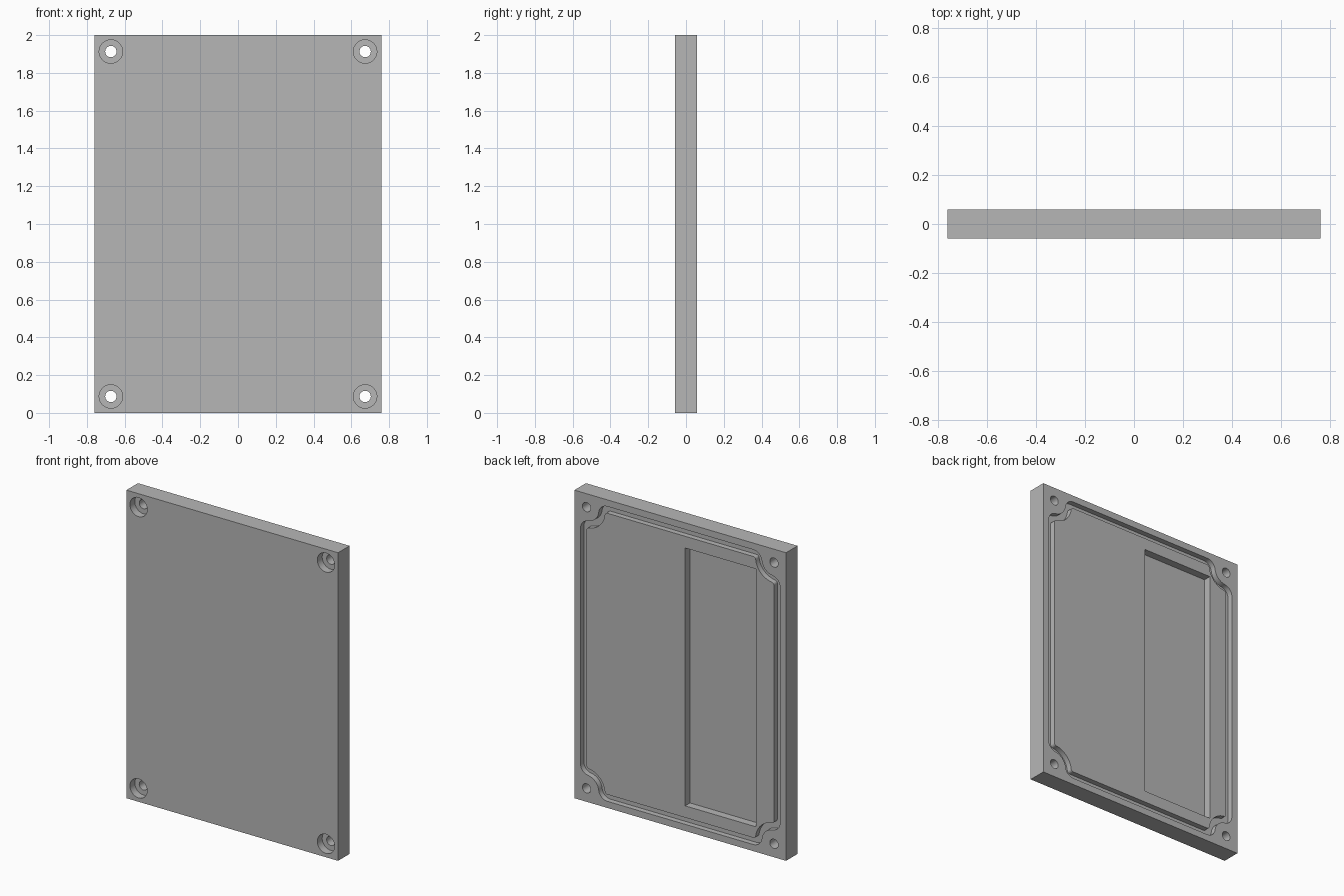
import bpy, bmesh, math
from math import sin, cos, atan2, sqrt, pi
from mathutils import Vector, Matrix

cube = bpy.data.objects.get("Cube")
if cube:
    bpy.data.objects.remove(cube, do_unlink=True)

W, T, H = 1.52, 0.118, 2.0       # plate width, thickness, height
INSET = 0.087                    # screw hole distance from the edges
LINE = 0.065                     # groove centre line distance from the edges
GROOVE_W, GROOVE_D = 0.044, 0.035
POCKET_D = 0.05
BORE_D = 0.05
FRONT, BACK = -T / 2, T / 2

grey = bpy.data.materials.new("grey")
grey.use_nodes = True
colour = (0.47, 0.47, 0.47, 1)
grey.diffuse_color = colour
grey.node_tree.nodes["Principled BSDF"].inputs["Base Color"].default_value = colour


def make_object(name, bm):
    bmesh.ops.recalc_face_normals(bm, faces=bm.faces)
    mesh = bpy.data.meshes.new(name)
    bm.to_mesh(mesh)
    bm.free()
    mesh.materials.append(grey)
    ob = bpy.data.objects.new(name, mesh)
    bpy.context.collection.objects.link(ob)
    return ob


def box(name, x0, x1, y0, y1, z0, z1):
    bm = bmesh.new()
    bmesh.ops.create_cube(bm, size=1)
    bmesh.ops.scale(bm, vec=(x1 - x0, y1 - y0, z1 - z0), verts=bm.verts)
    bmesh.ops.translate(bm, vec=((x0 + x1) / 2, (y0 + y1) / 2, (z0 + z1) / 2), verts=bm.verts)
    return make_object(name, bm)


def drill(name, radius, x, z, y0, y1):
    bm = bmesh.new()
    bmesh.ops.create_cone(bm, cap_ends=True, segments=48, radius1=radius, radius2=radius, depth=y1 - y0)
    bmesh.ops.rotate(bm, matrix=Matrix.Rotation(pi / 2, 3, 'X'), verts=bm.verts)
    bmesh.ops.translate(bm, vec=(x, (y0 + y1) / 2, z), verts=bm.verts)
    return make_object(name, bm)


def arc(cx, cz, r, a0, a1, n):
    return [Vector((cx + r * cos(a0 + (a1 - a0) * i / n), cz + r * sin(a0 + (a1 - a0) * i / n)))
            for i in range(n + 1)]


def groove_outline(offset, bend=0.11, fillet=0.04):
    """Closed outline that curls inward around each screw hole."""
    fx = INSET - LINE - fillet
    fz = -sqrt((bend + fillet) ** 2 - fx ** 2)
    half = arc(fx, fz, fillet + offset, 0, atan2(-fz, -fx), 8)
    start = atan2(fz, fx) % (2 * pi)
    half += arc(0, 0, bend - offset, start, 1.25 * pi, 8)[1:]
    corner = half + [Vector((p.y, p.x)) for p in reversed(half[:-1])]
    points = []
    for k, (sx, sz) in enumerate([(1, 1), (-1, 1), (-1, -1), (1, -1)]):
        centre = Vector((sx * (W / 2 - INSET), H / 2 + sz * (H / 2 - INSET)))
        turn = Matrix.Rotation(k * pi / 2, 2)
        points += [centre + turn @ p for p in corner]
    return points


def groove_cutter():
    bm = bmesh.new()
    bottom, top = BACK - GROOVE_D, BACK + 0.05
    section = [(GROOVE_W / 2, bottom), (GROOVE_W / 2, top),
               (-GROOVE_W / 2, top), (-GROOVE_W / 2, bottom)]
    loops = [[bm.verts.new((p.x, y, p.y)) for p in groove_outline(off)] for off, y in section]
    n = len(loops[0])
    for j in range(4):
        a, b = loops[j], loops[(j + 1) % 4]
        for i in range(n):
            bm.faces.new((a[i], a[(i + 1) % n], b[(i + 1) % n], b[i]))
    return make_object("groove_cutter", bm)


# Main plate
plate = box("cover_plate", -W / 2, W / 2, FRONT, BACK, 0, H)

# Rear pocket and seal groove
cutters = [box("pocket_cutter", -0.545, -0.035, BACK - POCKET_D, BACK + 0.05, 0.163, 1.837),
           groove_cutter()]

# Counterbored screw holes in the corners
for x in (-W / 2 + INSET, W / 2 - INSET):
    for z in (INSET, H - INSET):
        cutters.append(drill("counterbore_cutter", 0.062, x, z, FRONT - 0.05, FRONT + BORE_D))
        cutters.append(drill("hole_cutter", 0.03, x, z, FRONT - 0.1, BACK + 0.1))

for cutter in cutters:
    mod = plate.modifiers.new("cut", 'BOOLEAN')
    mod.operation = 'DIFFERENCE'
    mod.solver = 'EXACT'
    mod.object = cutter

# Bake the cuts and remove the cutters
bpy.context.view_layer.update()
graph = bpy.context.evaluated_depsgraph_get()
result = bpy.data.meshes.new_from_object(plate.evaluated_get(graph))
plate.modifiers.clear()
plate.data = result
for cutter in cutters:
    bpy.data.objects.remove(cutter, do_unlink=True)

bpy.ops.object.select_all(action='DESELECT')
plate.select_set(True)
bpy.context.view_layer.objects.active = plate
bpy.ops.object.shade_smooth_by_angle(angle=math.radians(30))
